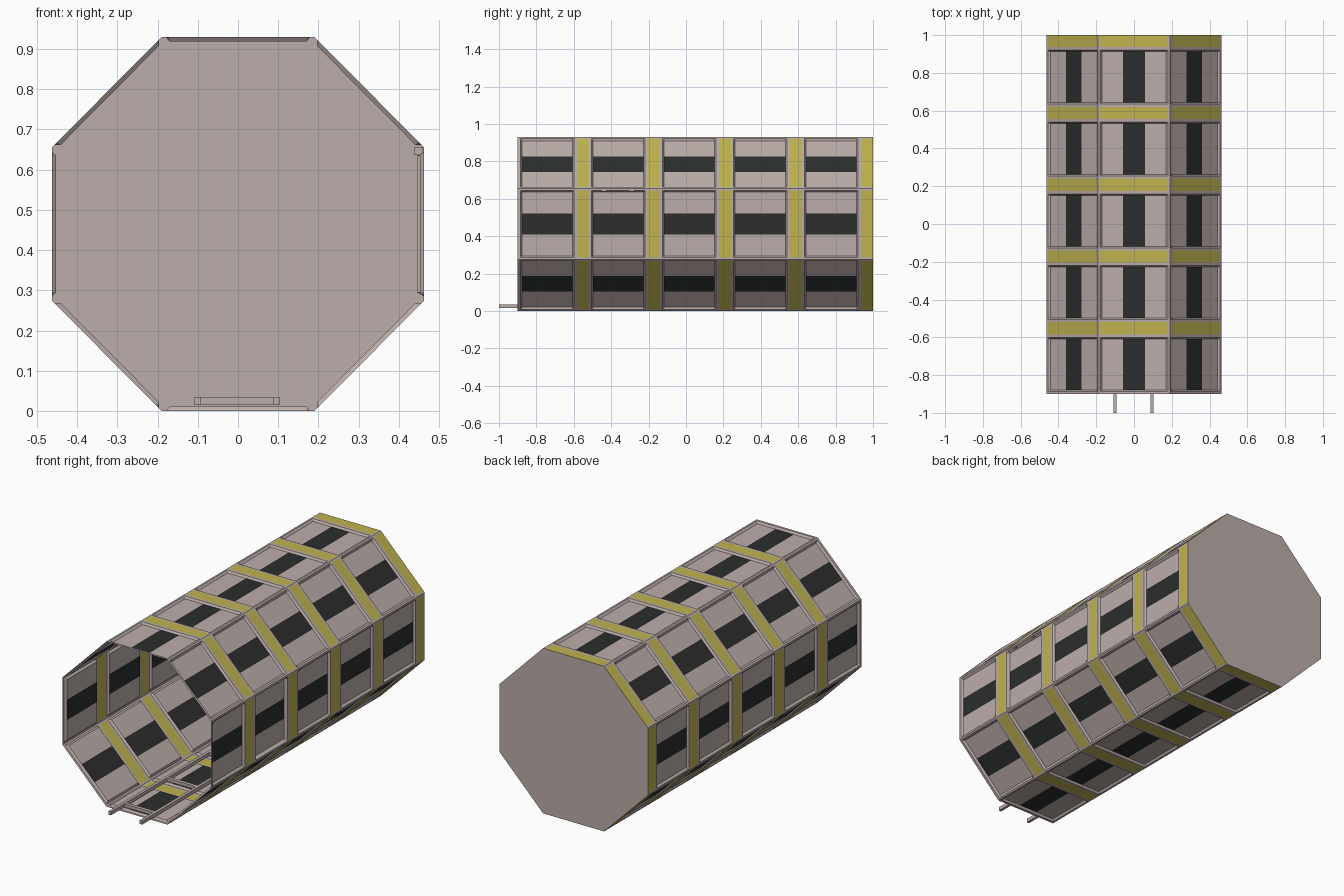
import bpy, bmesh
from mathutils import Vector

if "Cube" in bpy.data.objects:
    bpy.data.objects.remove(bpy.data.objects["Cube"])


def material(name, rgb):
    m = bpy.data.materials.new(name)
    m.diffuse_color = (*rgb, 1)
    m.use_nodes = True
    m.node_tree.nodes["Principled BSDF"].inputs["Base Color"].default_value = m.diffuse_color
    return m


BODY = material("warm_grey", (0.50, 0.42, 0.40))
YELLOW = material("yellow", (0.52, 0.45, 0.08))
DARK = material("dark_glass", (0.025, 0.027, 0.026))

Y0, BAY, BAYS, MARGIN = -0.90, 0.38, 5, 0.01
# Octagon cross-section, counterclockwise seen from the front (x, z)
OCT = [(-0.19, 0), (0.19, 0), (0.463, 0.275), (0.463, 0.655),
       (0.19, 0.93), (-0.19, 0.93), (-0.463, 0.655), (-0.463, 0.275)]


def finish(bm, name, mats):
    me = bpy.data.meshes.new(name)
    bm.to_mesh(me)
    bm.free()
    for m in mats:
        me.materials.append(m)
    ob = bpy.data.objects.new(name, me)
    bpy.context.collection.objects.link(ob)
    return ob


def wall_side(name, a, b, door_bay=None):
    """One long wall: framed recessed panels, dark windows, yellow bands."""
    a, b = Vector((a[0], 0, a[1])), Vector((b[0], 0, b[1]))
    length = (b - a).length
    u = (b - a) / length
    inward = Vector((-u.z, 0, u.x))
    us = [0, MARGIN, MARGIN + 0.01, length / 2 - 0.057, length / 2 + 0.057,
          length - MARGIN - 0.01, length - MARGIN, length]
    ys = [Y0]
    for k in range(BAYS):
        ys += [Y0 + k * BAY + t for t in (0.014, 0.022, 0.292, 0.3, 0.316, BAY)]
    bm = bmesh.new()
    grid = []
    for j, y in enumerate(ys):
        row = []
        for i, s in enumerate(us):
            recessed = j % 6 in (2, 3) and 2 <= i <= 5
            depth = (0.018 if j // 6 == door_bay else 0.011) if recessed else 0
            row.append(bm.verts.new(a + u * s + inward * depth + Vector((0, y, 0))))
        grid.append(row)
    for j in range(len(ys) - 1):
        for i in range(len(us) - 1):
            f = bm.faces.new((grid[j][i], grid[j + 1][i],
                              grid[j + 1][i + 1], grid[j][i + 1]))
            if j % 6 == 5 and 1 <= i <= 5:
                f.material_index = 1
            elif j % 6 == 2 and i == 3:
                f.material_index = 2
    return finish(bm, name, (BODY, YELLOW, DARK))


def box(name, x, y, z):
    bm = bmesh.new()
    bmesh.ops.create_cube(bm, size=1)
    for v in bm.verts:
        v.co = [r[0] + (c + 0.5) * (r[1] - r[0]) for r, c in zip((x, y, z), v.co)]
    return finish(bm, name, (BODY,))


# Eight tunnel walls; the right one has a door set deeper in its second bay
NAMES = ["floor", "lower_right_wall", "right_wall", "upper_right_wall",
         "ceiling", "upper_left_wall", "left_wall", "lower_left_wall"]
for k, name in enumerate(NAMES):
    wall_side(name, OCT[k], OCT[(k + 1) % 8], 1 if name == "right_wall" else None)

# Closed back end
bm = bmesh.new()
bm.faces.new([bm.verts.new((x, 1.0, z)) for x, z in reversed(OCT)])
finish(bm, "back_wall", (BODY,))

# Floor track: two rails sticking out of the front, joined by crossbars
for side, x in (("left", -0.1), ("right", 0.095)):
    box(side + "_rail", (x - 0.008, x + 0.008), (-1.0, 1.0), (0.015, 0.035))
for k in range(BAYS):
    y = Y0 + k * BAY + 0.02
    box("crossbar", (-0.092, 0.087), (y, y + 0.02), (0.016, 0.034))

# Door hinges inside the right wall
for y in (-0.44, -0.29):
    box("door_hinge", (0.437, 0.46), (y - 0.012, y + 0.012), (0.638, 0.655))
